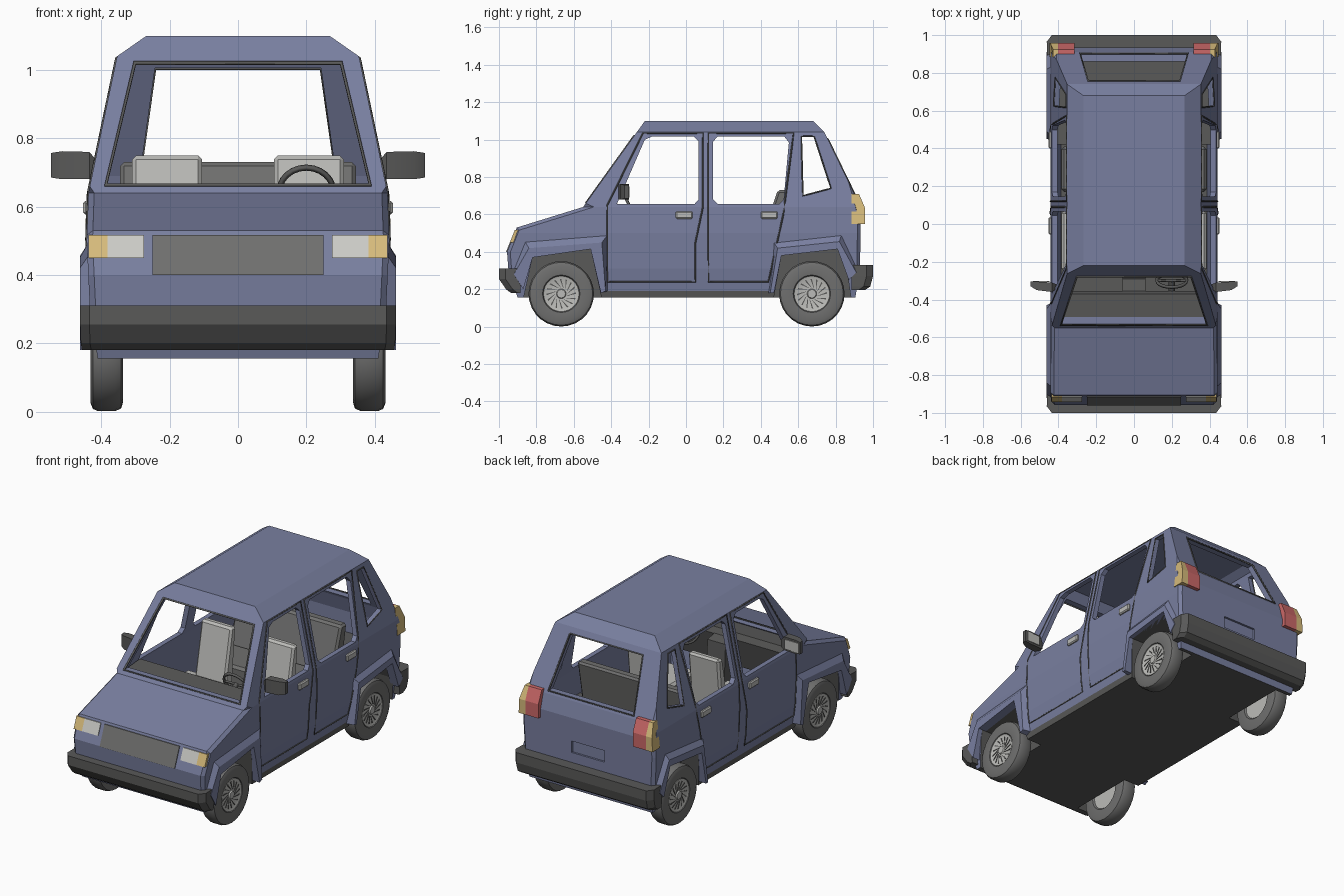
import bpy, bmesh, math
from mathutils import Vector

if "Cube" in bpy.data.objects:
    bpy.data.objects.remove(bpy.data.objects["Cube"])

def material(name, *rgb):
    m = bpy.data.materials.new(name)
    m.diffuse_color = (*rgb, 1)
    m.use_nodes = True
    m.node_tree.nodes["Principled BSDF"].inputs["Base Color"].default_value = m.diffuse_color
    return m

BLUE = material("body_blue", 0.19, 0.212, 0.35)
DARK = material("dark_trim", 0.10, 0.10, 0.098)
GREY = material("tyre_grey", 0.16, 0.16, 0.158)
LIGHT = material("light_grey", 0.50, 0.50, 0.48)
LAMP = material("headlight_white", 0.60, 0.60, 0.57)
AMBER = material("amber", 0.68, 0.50, 0.20)
RED = material("tail_red", 0.60, 0.14, 0.14)

# half width of the car at each height
WIDTH = [(0.15, .41), (0.31, .434), (0.50, .443), (0.64, .438), (1.04, .354), (1.10, .268)]

def w(z):
    z = min(max(z, 0.15), 1.1)
    for (z0, a), (z1, b) in zip(WIDTH, WIDTH[1:]):
        if z <= z1:
            return a + (b - a) * (z - z0) / (z1 - z0)
    return WIDTH[-1][1]

def loft(bm, rows, wrap=True, caps=True):
    vs = [[bm.verts.new(p) for p in r] for r in rows]
    n = len(rows[0])
    for a, b in zip(vs, vs[1:]):
        for i in range(n if wrap else n - 1):
            j = (i + 1) % n
            bm.faces.new((a[i], a[j], b[j], b[i]))
    if caps:
        bm.faces.new(vs[0])
        bm.faces.new(vs[-1])

def finish(name, bm, mats, mirror=False, bevel=0, smooth=False):
    bmesh.ops.remove_doubles(bm, verts=bm.verts[:], dist=1e-5)
    bmesh.ops.recalc_face_normals(bm, faces=bm.faces[:])
    me = bpy.data.meshes.new(name)
    bm.to_mesh(me)
    bm.free()
    ob = bpy.data.objects.new(name, me)
    bpy.context.collection.objects.link(ob)
    for m in mats:
        me.materials.append(m)
    if smooth:
        me.shade_smooth()
        me.set_sharp_from_angle(angle=math.radians(35))
    if bevel:
        b = ob.modifiers.new("bevel", 'BEVEL')
        b.width, b.segments = bevel, 1
    if mirror:
        ob.modifiers.new("mirror", 'MIRROR')
    return ob

def extrude(name, polys, vec, mat, **kw):
    bm = bmesh.new()
    for p in polys:
        loft(bm, [p, [tuple(Vector(q) + Vector(vec)) for q in p]])
    return finish(name, bm, [mat], **kw)

def side(name, yz, x0, x1, mat, **kw):
    return extrude(name, [[(x0, y, z) for y, z in yz]], (x1 - x0, 0, 0), mat, **kw)

def rect(a0, a1, b0, b1):
    return [(a0, b0), (a1, b0), (a1, b1), (a0, b1)]

def lathe(name, profile, cy, cz, mat, n=28):
    bm = bmesh.new()
    ang = [2 * math.pi * i / n for i in range(n)]
    rows = [[(x, cy + r * math.cos(a), cz + r * math.sin(a)) for a in ang] for r, x in profile]
    loft(bm, rows, caps=False)
    return finish(name, bm, [mat], mirror=True, smooth=True)

def tube(name, pts, r, mat, closed=True):
    cu = bpy.data.curves.new(name, 'CURVE')
    cu.dimensions = '3D'
    cu.bevel_depth, cu.bevel_resolution = r, 0
    sp = cu.splines.new('POLY')
    sp.points.add(len(pts) - 1)
    for q, p in zip(sp.points, pts):
        q.co = (*p, 1)
    sp.use_cyclic_u = closed
    tmp = bpy.data.objects.new(name + "_path", cu)
    bpy.context.collection.objects.link(tmp)
    dg = bpy.context.evaluated_depsgraph_get()
    me = bpy.data.meshes.new_from_object(tmp.evaluated_get(dg))
    bpy.data.objects.remove(tmp)
    me.materials.clear()
    me.materials.append(mat)
    ob = bpy.data.objects.new(name, me)
    bpy.context.collection.objects.link(ob)
    return ob

def shell(name, yz, inset, levels, bevel=0):
    bm = bmesh.new()
    loft(bm, [[(s, y, z) for y, z in yz] for s in (-1, 1)])
    for z in levels:
        bmesh.ops.bisect_plane(bm, geom=bm.verts[:] + bm.edges[:] + bm.faces[:], dist=1e-4,
                               plane_co=(0, 0, z), plane_no=(0, 0, 1))
    for v in bm.verts:
        v.co.x = math.copysign(w(v.co.z) - inset, v.co.x)
    if bevel:   # soften the bonnet edges and the front and rear corners
        bmesh.ops.recalc_face_normals(bm, faces=bm.faces[:])
        es = [e for e in bm.edges if len(e.link_faces) == 2 and e.calc_face_angle() > 0.6
              and all(abs(v.co.y) > 0.5 and 0.3 < v.co.z < 0.7 for v in e.verts)
              and e.verts[0].co.x * e.verts[1].co.x > 0]
        bmesh.ops.bevel(bm, geom=es, offset=bevel, segments=1, affect='EDGES', clamp_overlap=True)
    return finish(name, bm, [BLUE, DARK])

# body shell and the cabin hollow
body = shell("body", [(-0.90, 0.155), (-0.95, 0.31), (-0.957, 0.40), (-0.905, 0.53), (-0.55, 0.64),
                      (-0.22, 1.10), (0.68, 1.10), (0.74, 1.04), (0.91, 0.69), (0.935, 0.60),
                      (0.93, 0.30), (0.905, 0.155)], 0, (0.19, 0.31, 0.50, 0.64, 1.04), 0.022)
cutters = [shell("cabin_cutter", [(-0.42, 0.20), (-0.45, 0.45), (-0.497, 0.655), (-0.20, 1.07),
                                  (0.66, 1.07), (0.70, 1.035), (0.868, 0.69), (0.895, 0.60),
                                  (0.895, 0.475), (0.42, 0.475), (0.42, 0.20)],
                 0.03, (0.31, 0.50, 0.64, 1.04))]

# side window, windscreen, rear window and plate recess cutters
front_win = [(-0.37, 0.655), (-0.22, 1.0), (-0.18, 1.017), (0.04, 1.017), (0.067, 0.99),
             (0.067, 0.68), (0.045, 0.655)]
rear_win = [(0.145, 0.68), (0.145, 0.99), (0.17, 1.017), (0.525, 1.017), (0.55, 0.985),
            (0.522, 0.68), (0.497, 0.655), (0.17, 0.655)]
quarter_win = [(0.617, 1.017), (0.685, 1.017), (0.775, 0.74), (0.625, 0.70)]
for i, win in enumerate((front_win, rear_win, quarter_win)):
    cutters.append(side("window_cutter_%d" % i, win, -1, 1, BLUE))
screen = [(-0.387, 0.662), (0.387, 0.662), (0.302, 1.02), (-0.302, 1.02)]
back = [(-0.285, 0.705), (0.285, 0.705), (0.243, 1.005), (-0.243, 1.005)]
cutters.append(extrude("screen_cutter", [[(x, -0.8, z) for x, z in screen]], (0, 0.7, 0), BLUE))
cutters.append(extrude("back_cutter", [[(x, 0.62, z) for x, z in back]], (0, 0.5, 0), BLUE))
cutters.append(extrude("plate_cutter", [[(x, 0.92, z) for x, z in rect(-.11, .11, .39, .46)]],
                       (0, 0.1, 0), BLUE))

# wheel arch cutters, lined in dark trim
front_arch = [(-0.88, 0.10), (-0.82, 0.37), (-0.51, 0.415), (-0.44, 0.10)]
rear_arch = [(0.46, 0.10), (0.51, 0.38), (0.81, 0.415), (0.86, 0.30), (0.89, 0.10)]
for arch in (front_arch, rear_arch):
    for s in (1, -1):
        c = side("arch_cutter", arch, 0.31 * s, 0.6 * s, BLUE)
        c.data.materials.append(DARK)
        for p in c.data.polygons:
            p.material_index = 1
        cutters.append(c)
for c in cutters:
    c.hide_render = True
    m = body.modifiers.new("cut", 'BOOLEAN')
    m.operation, m.solver, m.object = 'DIFFERENCE', 'EXACT', c
dg = bpy.context.evaluated_depsgraph_get()
cut_mesh = bpy.data.meshes.new_from_object(body.evaluated_get(dg))
body.modifiers.clear()
body.data = cut_mesh
for c in cutters:
    bpy.data.objects.remove(c)
for p in body.data.polygons:   # underside, sills and cabin floor
    c = p.center
    if (c.z < 0.205 and abs(c.y) < 0.88) or (p.normal.z > 0.9 and 0.46 < c.z < 0.48):
        p.material_index = 1

# flared wings around the arches
def flare(name, outer, mid, lip):
    bm = bmesh.new()
    loft(bm, [[(w(o[1]) - 0.002, *o), (0.463, *m), (0.463, *l), (0.41, *l)]
              for o, m, l in zip(outer, mid, lip)])
    finish(name, bm, [BLUE], mirror=True)

flare("front_flare", [(-0.93, 0.29), (-0.86, 0.455), (-0.42, 0.49), (-0.42, 0.19)],
      [(-0.92, 0.28), (-0.84, 0.42), (-0.45, 0.45), (-0.43, 0.19)],
      [(-0.87, 0.20), (-0.82, 0.37), (-0.51, 0.415), (-0.455, 0.18)])
flare("rear_flare", [(0.44, 0.18), (0.47, 0.45), (0.83, 0.49), (0.92, 0.30)],
      [(0.45, 0.18), (0.49, 0.42), (0.82, 0.455), (0.91, 0.29)],
      [(0.47, 0.18), (0.51, 0.38), (0.81, 0.415), (0.87, 0.25)])

# bumpers
def bumper(name, s, levels):
    bm = bmesh.new()
    rows = []
    for z, y, x in levels:
        half = [(x, 0.885), (x + 0.002, y - 0.035), (x - 0.025, y)]
        rows.append([(a, s * b, z) for a, b in half] + [(-a, s * b, z) for a, b in half[::-1]])
    loft(bm, rows)
    finish(name, bm, [DARK])

bumper("front_bumper", -1, [(.18, .935, .455), (.20, .962, .458), (.255, 1, .46), (.31, 1, .46)])
bumper("rear_bumper", 1, [(.195, .955, .455), (.215, .985, .458), (.27, 1, .46), (.33, 1, .46)])

# door gaps and window seals
def on_side(pts, s):
    out = []
    for (y0, z0), (y1, z1) in zip(pts, pts[1:] + pts[:1]):
        for k in range(6):
            z = z0 + (z1 - z0) * k / 6
            out.append((s * w(z), y0 + (y1 - y0) * k / 6, z))
    return out

front_door = [(-0.42, 0.24), (-0.42, 0.65), (-0.23, 1.035), (0.09, 1.035), (0.09, 0.64),
              (0.05, 0.45), (0.05, 0.24)]
rear_door = [(0.12, 0.24), (0.12, 1.035), (0.575, 1.035), (0.52, 0.60), (0.44, 0.24)]
for s, tag in ((1, "left"), (-1, "right")):
    tube("front_door_gap_" + tag, on_side(front_door, s), 0.0045, DARK)
    tube("rear_door_gap_" + tag, on_side(rear_door, s), 0.0045, DARK)
    tube("quarter_seal_" + tag, on_side(quarter_win, s), 0.004, DARK)
tube("windscreen_seal", [(x, -0.55 + (z - 0.64) * 0.717, z) for x, z in screen], 0.007, DARK)
tube("rear_window_seal", [(x, 0.74 + (1.04 - z) * 0.486, z) for x, z in back], 0.006, DARK)

# grille, headlights and corner lamps on the sloped nose
def nose(name, x0, x1, z0, z1, mat, depth, **kw):
    y = lambda z: -0.957 + (z - 0.40) * 0.4 - 0.005
    extrude(name, [[(x, y(z), z) for x, z in rect(x0, x1, z0, z1)]], (0, depth, 0), mat, **kw)

nose("grille", -0.25, 0.25, 0.40, 0.517, GREY, 0.008)
nose("headlight", 0.275, 0.382, 0.45, 0.517, LAMP, 0.008, mirror=True)
nose("corner_lamp", 0.382, 0.437, 0.45, 0.517, AMBER, 0.03, mirror=True)

# tail lamps
tail = [(0.885, 0.55), (0.957, 0.55), (0.957, 0.635), (0.925, 0.71), (0.885, 0.71)]
side("tail_lamp", tail, 0.315, 0.402, RED, mirror=True)
lamp = side("rear_indicator", tail, 0.402, 0.44, AMBER, mirror=True)
for v in lamp.data.vertices:
    if v.co.x > 0.42:
        v.co.x = w(v.co.z) + 0.005

# door handles and mirrors
for name, y in (("front_handle", -0.055), ("rear_handle", 0.40)):
    side(name, rect(y, y + 0.09, 0.577, 0.617), 0.43, 0.453, LIGHT, mirror=True, bevel=0.006)
bm = bmesh.new()
loft(bm, [[(x, y, z) for y, z in rect(y0, y1, z0, z1)] for x, y0, y1, z0, z1 in
          ((0.41, -0.345, -0.32, 0.69, 0.73), (0.435, -0.36, -0.31, 0.68, 0.76),
           (0.515, -0.35, -0.305, 0.68, 0.762), (0.547, -0.33, -0.305, 0.685, 0.757))])
finish("door_mirror", bm, [DARK], mirror=True, smooth=True)
extrude("mirror_glass", [[(x, -0.306, z) for x, z in rect(0.447, 0.535, 0.692, 0.75)]],
        (0, 0.005, 0), LIGHT, mirror=True)

# wheels: tyre, rim and fan-shaped slots
for tag, cy in (("front", -0.667), ("rear", 0.673)):
    tyre = [(.092, .415), (.10, .427), (.15, .432), (.168, .425), (.175, .41), (.175, .36),
            (.167, .342), (.15, .337), (.10, .337), (.092, .345), (.092, .415)]
    lathe(tag + "_tyre", tyre, cy, 0.176, GREY)
    lathe(tag + "_rim", [(0, .428), (.022, .428), (.026, .421), (.085, .421), (.095, .425),
                         (.095, .345), (0, .345)], cy, 0.176, LIGHT)
    slots = []
    for k in range(16):
        a = 2 * math.pi * k / 16
        slots.append([(.4205, cy + r * math.cos(a + d), 0.176 + r * math.sin(a + d))
                      for r, d in ((.033, 0), (.033, .08), (.08, .5), (.08, .4))])
    extrude(tag + "_rim_slots", slots, (.003, 0, 0), DARK, mirror=True)

# seats
side("front_seat_cushion", rect(-0.25, 0.07, 0.30, 0.44), 0.10, 0.385, LIGHT, mirror=True, bevel=0.015)
side("front_seat_back", [(0.02, 0.40), (0.09, 0.75), (0.135, 0.75), (0.10, 0.40)],
     0.105, 0.31, LIGHT, mirror=True, bevel=0.012)
side("front_seat_base", rect(-0.22, 0.05, 0.19, 0.31), 0.13, 0.34, DARK, mirror=True)
side("rear_seat_cushion", rect(0.17, 0.41, 0.20, 0.48), -0.385, 0.385, GREY, bevel=0.015)
side("rear_seat_back", [(0.40, 0.46), (0.49, 0.73), (0.55, 0.73), (0.50, 0.46)],
     -0.345, 0.345, GREY, bevel=0.012)

# dashboard, console, steering wheel
side("dashboard", [(-0.50, 0.45), (-0.50, 0.655), (-0.37, 0.665), (-0.355, 0.63), (-0.40, 0.45)],
     -0.395, 0.395, DARK)
side("console", [(-0.42, 0.20), (-0.40, 0.64), (-0.29, 0.62), (-0.27, 0.20)], -0.06, 0.06, DARK)
c, axis, up = Vector((0.2, -0.30, 0.642)), Vector((0, 0.9, 0.43)), Vector((0, -0.43, 0.9))
ring = [c + 0.08 * (math.cos(t) * Vector((1, 0, 0)) + math.sin(t) * up)
        for t in [2 * math.pi * i / 24 for i in range(24)]]
tube("steering_wheel", ring, 0.009, DARK)
tube("steering_spoke", [ring[12], c, ring[0]], 0.008, DARK, closed=False)
tube("steering_column", [c, c - 0.14 * axis], 0.018, DARK, closed=False)
